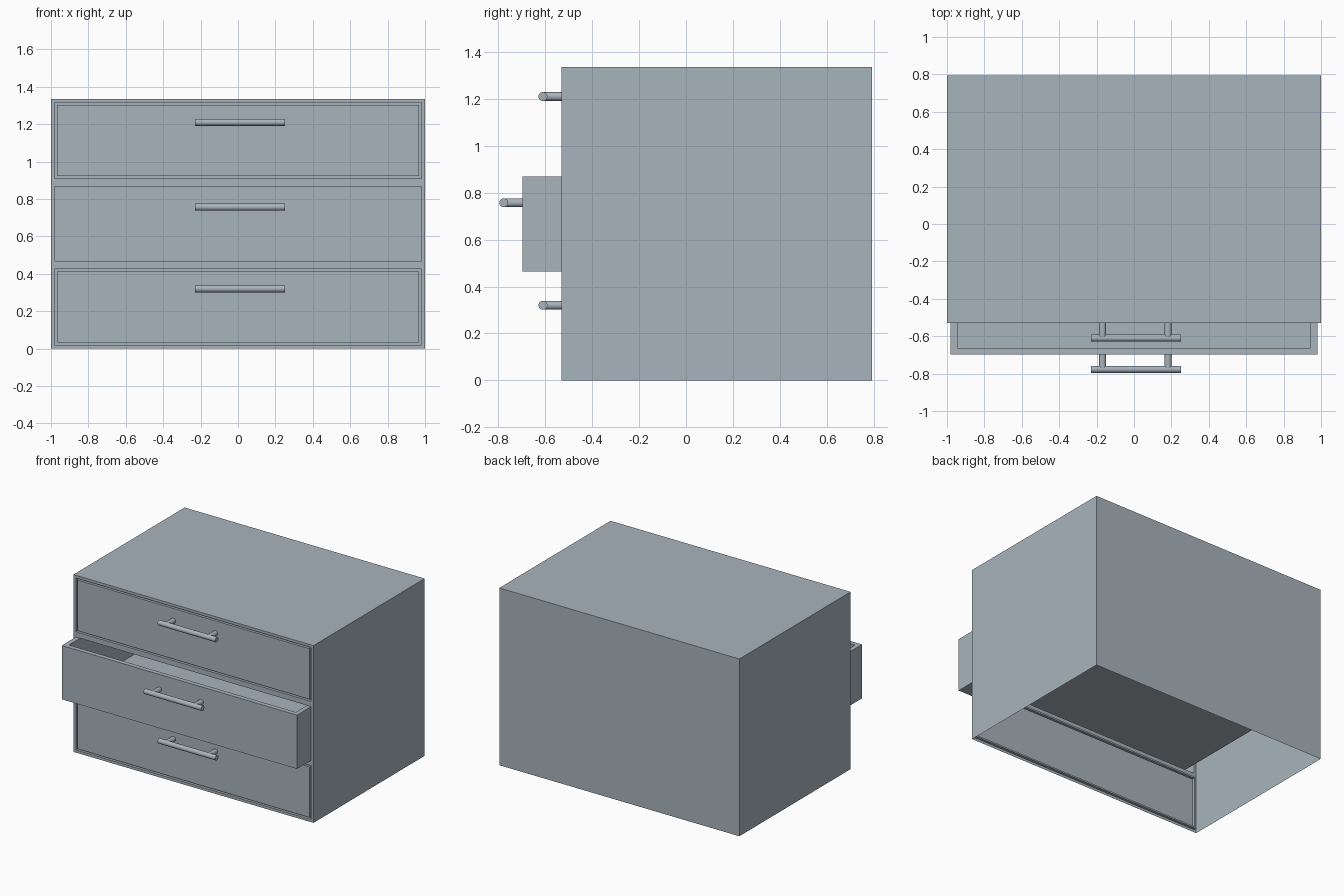
import bpy, bmesh, math
from mathutils import Vector

if "Cube" in bpy.data.objects:
    bpy.data.objects.remove(bpy.data.objects["Cube"])

HEIGHT, FRONT, BACK = 1.335, -0.53, 0.793
CELL = HEIGHT / 3
PULL = 0.167          # how far the middle drawer is pulled out
FRAME = 0.02          # frame width around each drawer

steel = bpy.data.materials.new("blue_grey_steel")
steel.use_nodes = True
colour = (0.39, 0.455, 0.505, 1)
steel.diffuse_color = colour
steel.node_tree.nodes["Principled BSDF"].inputs["Base Color"].default_value = colour


def finish(name, bm):
    mesh = bpy.data.meshes.new(name)
    bm.to_mesh(mesh)
    bm.free()
    mesh.materials.append(steel)
    obj = bpy.data.objects.new(name, mesh)
    bpy.context.collection.objects.link(obj)
    return obj


def add_box(bm, low, high, open_sides=()):
    """Box between two corners, without the faces that point along open_sides."""
    low, high = Vector(low), Vector(high)
    verts = bmesh.ops.create_cube(bm, size=1)["verts"]
    for v in verts:
        v.co = Vector([(a + b) / 2 + c * (b - a) for a, b, c in zip(low, high, v.co)])
    bm.normal_update()
    faces = list({f for v in verts for f in v.link_faces})
    gone = [f for f in faces if any(f.normal.dot(Vector(d)) > 0.9 for d in open_sides)]
    kept = [f for f in faces if f not in gone]
    bmesh.ops.delete(bm, geom=gone, context='FACES')
    return kept


def inset(bm, faces, thickness, depth=0.0):
    bmesh.ops.inset_individual(bm, faces=faces, thickness=thickness, depth=depth,
                               use_even_offset=True)
    bm.normal_update()


UP, DOWN, REAR = (0, 0, 1), (0, 0, -1), (0, 1, 0)

# Cabinet shell, open below, with its front split into three drawer cells
bm = bmesh.new()
add_box(bm, (-1, FRONT, 0), (1, BACK, HEIGHT), [DOWN])


def front_faces():
    return [f for f in bm.faces if f.normal.y < -0.9]


for i in (1, 2):
    part = front_faces()
    edges = {e for f in part for e in f.edges}
    verts = {v for f in part for v in f.verts}
    bmesh.ops.bisect_plane(bm, geom=part + list(edges) + list(verts),
                           plane_co=(0, 0, CELL * i), plane_no=UP)
    bm.normal_update()

cells = sorted(front_faces(), key=lambda f: f.calc_center_median().z)
inset(bm, cells, FRAME)
closed = [cells[0], cells[2]]
# Shadow groove around the closed drawer fronts
inset(bm, closed, 0, -0.02)
inset(bm, closed, 0.012)
inset(bm, closed, 0, 0.02)
bmesh.ops.delete(bm, geom=[cells[1]], context='FACES')
finish("cabinet", bm)

# Middle drawer: outer sleeve, inner tray and the rim between them
low_z, top_z = CELL + FRAME, 2 * CELL - FRAME
out_x, in_x = 1 - FRAME, 0.945
out_y, in_y = FRONT - PULL, FRONT - PULL + 0.035
bm = bmesh.new()
add_box(bm, (-out_x, out_y, low_z), (out_x, FRONT, top_z), [UP, REAR])
tray = add_box(bm, (-in_x, in_y, low_z + 0.037), (in_x, BACK - PULL, top_z), [UP])
bmesh.ops.reverse_faces(bm, faces=tray)
for x0, x1, y0, y1 in ((-out_x, -in_x, out_y, FRONT), (in_x, out_x, out_y, FRONT),
                       (-in_x, in_x, out_y, in_y)):
    bm.faces.new([bm.verts.new((x, y, top_z))
                  for x, y in ((x0, y0), (x1, y0), (x1, y1), (x0, y1))])
finish("open_drawer", bm)


# Handles: a round bar on two posts
def rod(name, start, end, radius):
    start, end = Vector(start), Vector(end)
    bpy.ops.mesh.primitive_cylinder_add(vertices=32, radius=radius,
                                        depth=(end - start).length,
                                        location=(start + end) / 2)
    obj = bpy.context.object
    obj.name = name
    obj.rotation_euler = (end - start).to_track_quat('Z', 'Y').to_euler()
    obj.data.materials.append(steel)
    bpy.ops.object.shade_smooth_by_angle(angle=math.radians(40))


for label, z, face_y in (("bottom", 0.32, FRONT), ("middle", 0.757, out_y),
                         ("top", 1.21, FRONT)):
    bar_y = face_y - 0.08
    rod(label + "_handle_bar", (-0.23, bar_y, z), (0.25, bar_y, z), 0.019)
    for side, x in (("right", -0.168), ("left", 0.182)):
        rod(f"{label}_handle_post_{side}", (x, face_y, z), (x, bar_y, z), 0.019)
